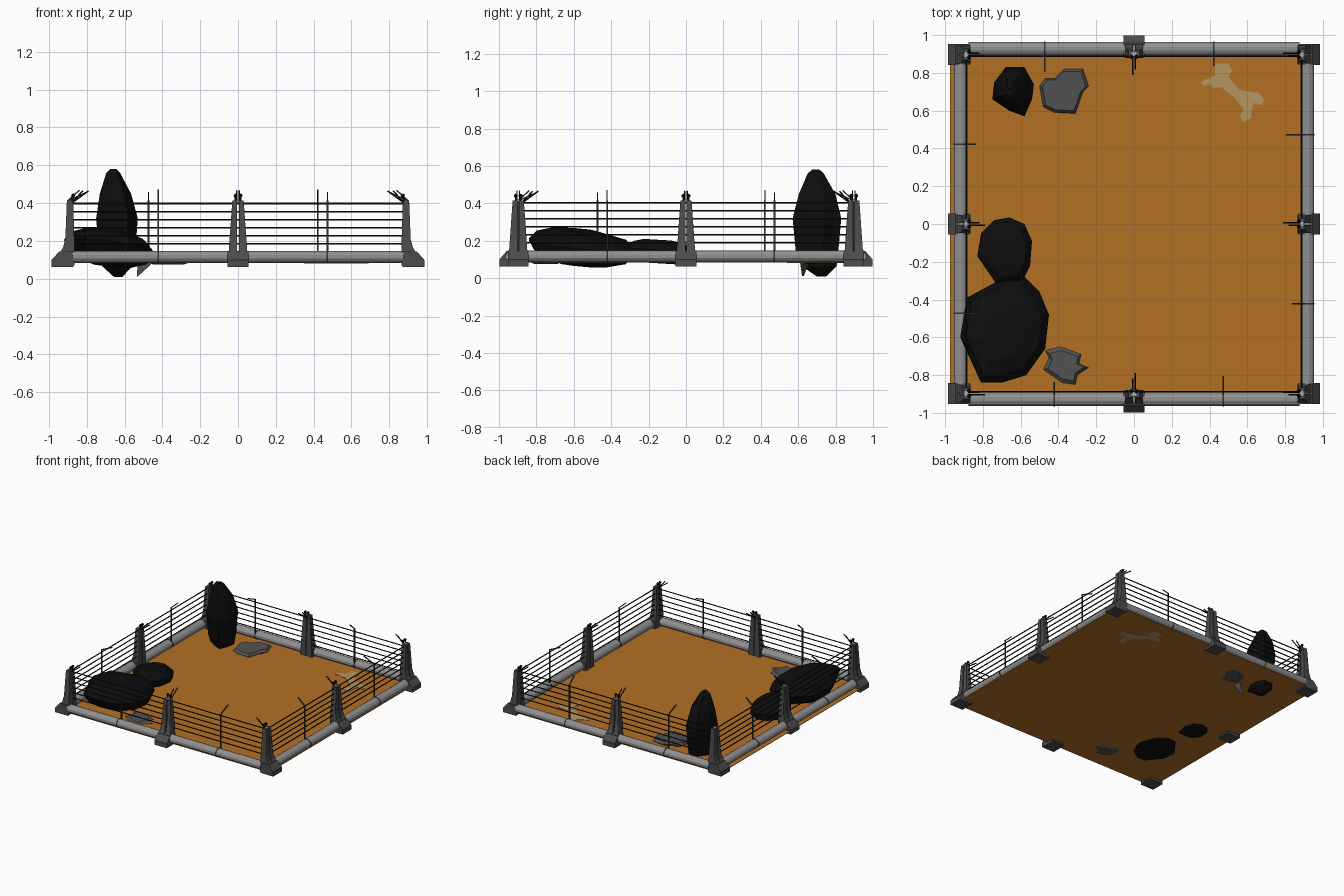
import bpy, bmesh, math
from mathutils import Vector

if "Cube" in bpy.data.objects:
    bpy.data.objects.remove(bpy.data.objects["Cube"])


def mat(name, r, g, b):
    m = bpy.data.materials.new(name)
    m.diffuse_color = (r, g, b, 1)
    m.use_nodes = True
    m.node_tree.nodes["Principled BSDF"].inputs["Base Color"].default_value = m.diffuse_color
    return m


ORANGE = mat("orange sand", 0.45, 0.16, 0.018)
RAIL = mat("rail grey", 0.28, 0.28, 0.28)
POST = mat("post grey", 0.072, 0.072, 0.072)
STAKE = mat("stake dark grey", 0.035, 0.035, 0.035)
BLACK = mat("wire black", 0.006, 0.006, 0.006)
ROCK = mat("rock black", 0.004, 0.004, 0.004)
SLAB = mat("slab grey", 0.085, 0.085, 0.085)
BONE = mat("bone tan", 0.46, 0.30, 0.12)
CAP = mat("cap light grey", 0.4, 0.4, 0.4)


def finish(bm, name, material):
    bmesh.ops.recalc_face_normals(bm, faces=bm.faces)
    me = bpy.data.meshes.new(name)
    bm.to_mesh(me)
    bm.free()
    me.materials.append(material)
    ob = bpy.data.objects.new(name, me)
    bpy.context.collection.objects.link(ob)
    return ob


def loft(bm, rings):
    """Skin a stack of equal-length point rings and cap the ends."""
    vs = [[bm.verts.new(p) for p in r] for r in rings]
    n = len(vs[0])
    for a, b in zip(vs, vs[1:]):
        for i in range(n):
            bm.faces.new((a[i], a[(i + 1) % n], b[(i + 1) % n], b[i]))
    bm.faces.new(vs[0][::-1])
    bm.faces.new(vs[-1])


def rod(bm, a, b, r, n=6, rz=None):
    """Straight bar from a to b, rz = vertical radius when it differs."""
    a, b = Vector(a), Vector(b)
    d = (b - a).normalized()
    s = d.cross(Vector((0, 0, 1)))
    s = s.normalized() if s.length > 0.01 else Vector((1, 0, 0))
    t = s.cross(d)
    ang = [2 * math.pi * (i + 0.5) / n for i in range(n)]
    loft(bm, [[c + s * r * math.cos(k) + t * (rz or r) * math.sin(k) for k in ang] for c in (a, b)])


def at(side, u, d, z):
    """Wall coordinates (along, outward, up) to world for one of four sides."""
    ox, oy = side
    return Vector((ox * d - oy * u, oy * d + ox * u, z))


SIDES = [(1, 0), (0, 1), (-1, 0), (0, -1)]

# floor
bm = bmesh.new()
loft(bm, [[(-0.975, -0.945, z), (0.945, -0.945, z), (0.945, 0.945, z), (-0.975, 0.945, z)] for z in (0.083, 0.087)])
finish(bm, "sand_floor", ORANGE)

# bottom rails, wires and bent stakes, repeated on the four sides
rails, joints, wires, stakes = (bmesh.new() for _ in range(4))
for s in SIDES:
    d = 0.918 if s[0] else 0.928
    rod(rails, at(s, -0.875, d, 0.116), at(s, 0.875, d, 0.116), 0.037, 12, 0.032)
    for i in range(6):
        z = (0.19 if s[0] else 0.185) + i * 0.0425
        rod(wires, at(s, -0.885, 0.887, z), at(s, 0.885, 0.887, z), 0.0045)
    for u, tip, ztip in ((0.473, 0.805, 0.455), (-0.422, 0.838, 0.468)):
        rod(joints, at(s, u - 0.004, d, 0.116), at(s, u + 0.004, d, 0.116), 0.039, 12, 0.034)
        rod(stakes, at(s, u, 0.9, 0.12), at(s, u, 0.9, 0.415), 0.006, 4)
        rod(stakes, at(s, u, 0.9, 0.412), at(s, u, tip, ztip), 0.005, 4)
finish(rails, "bottom_rails", RAIL)
finish(joints, "rail_joints", STAKE)
finish(wires, "fence_wires", BLACK)
finish(stakes, "bent_stakes", STAKE)

# posts: flared outward profile, split in two halves above a solid foot
PROFILE = [(0.865, 0.07), (0.97, 0.07), (0.972, 0.105), (0.95, 0.125), (0.925, 0.165),
           (0.913, 0.21), (0.905, 0.415), (0.872, 0.415), (0.865, 0.2)]
posts, prongs, caps = (bmesh.new() for _ in range(3))
places = [(s, u, 0) for s in SIDES if s[0] for u in (-0.897, 0, 0.897)]
places += [(s, 0, 0.013) for s in SIDES if s[1]]
for s, u, sh in places:
    for k in (-1, 1):
        half = [0.052 - 0.022 * max(0, z - 0.1) / 0.315 for _, z in PROFILE]
        loft(posts, [[at(s, u + k * 0.004, d + sh, z) for d, z in PROFILE],
                     [at(s, u + k * w, d + sh, z) for (d, z), w in zip(PROFILE, half)]])
        # insulator balls and inward prongs
        ball = bmesh.ops.create_icosphere(prongs, subdivisions=1, radius=0.012)
        bmesh.ops.translate(prongs, verts=ball["verts"], vec=at(s, u + k * 0.013, 0.872 + sh, 0.44))
        rod(prongs, at(s, u + k * 0.013, 0.88 + sh, 0.40), at(s, u + k * 0.013, 0.872 + sh, 0.44), 0.006)
        rod(prongs, at(s, u + k * 0.007, 0.88, 0.40), at(s, u + k * 0.007, 0.79 if k > 0 else 0.82, 0.465), 0.004)
    # foot block and top cap
    loft(posts, [[at(s, u + a * 0.056, d + sh, z) for a, d in
                  ((-1, 0.87), (1, 0.87), (1, o), (-1, o))]
                 for z, o in ((0.063, 0.985), (0.1, 0.985), (0.145, 0.945))])
    rod(caps, at(s, u, 0.887 + sh, 0.41), at(s, u, 0.887 + sh, 0.42), 0.014, 8)
finish(posts, "fence_posts", POST)
finish(prongs, "post_prongs", BLACK)
finish(caps, "post_caps", CAP)


def rock(name, outline, layers, material, tilt=(0, 0)):
    """Plan outline stacked as layers of (scale, height, shift x, shift y)."""
    c = sum((Vector(p) for p in outline), Vector((0, 0))) / len(outline)
    rings = []
    for k, z, dx, dy in layers:
        ring = []
        for x, y in outline:
            px, py = (x - c.x) * k, (y - c.y) * k
            ring.append((c.x + px + dx, c.y + py + dy, z + tilt[0] * px + tilt[1] * py))
        rings.append(ring)
    bm = bmesh.new()
    loft(bm, rings)
    finish(bm, name, material)


# boulders
rock("tall_rock", [(-0.75, 0.66), (-0.74, 0.75), (-0.68, 0.83), (-0.58, 0.83), (-0.53, 0.74),
                   (-0.54, 0.66), (-0.58, 0.57), (-0.66, 0.60)],
     [(0.2, 0.01, 0, 0.02), (0.72, 0.065, 0, 0.01), (0.88, 0.15, 0, 0), (1, 0.32, 0, 0),
      (0.75, 0.45, -0.01, 0), (0.33, 0.56, -0.025, -0.01), (0.15, 0.58, -0.025, -0.01)], ROCK)
rock("big_rock", [(-0.92, -0.60), (-0.885, -0.39), (-0.68, -0.28), (-0.58, -0.28), (-0.50, -0.36),
                  (-0.45, -0.48), (-0.47, -0.66), (-0.57, -0.80), (-0.70, -0.84), (-0.81, -0.84)],
     [(0.45, 0.07, 0, 0), (0.85, 0.10, 0, 0), (1, 0.175, 0, 0), (0.85, 0.222, -0.01, 0),
      (0.45, 0.255, -0.03, -0.03)], ROCK, (-0.1, -0.08))
rock("small_rock", [(-0.83, -0.17), (-0.81, -0.05), (-0.74, 0.02), (-0.66, 0.035), (-0.58, 0.0),
                    (-0.54, -0.09), (-0.55, -0.22), (-0.60, -0.32), (-0.72, -0.33)],
     [(0.6, 0.078, 0, 0), (0.95, 0.10, 0, 0), (1, 0.15, 0, 0), (0.75, 0.19, 0, 0),
      (0.4, 0.205, 0, -0.02)], ROCK, (0, -0.06))

# flat slabs
rock("back_slab", [(-0.50, 0.73), (-0.48, 0.62), (-0.42, 0.59), (-0.31, 0.585), (-0.27, 0.70),
                   (-0.24, 0.73), (-0.27, 0.82), (-0.37, 0.82), (-0.42, 0.77), (-0.47, 0.77)],
     [(0.6, 0.078, 0, 0), (1, 0.105, 0, 0), (0.88, 0.125, 0, 0)], SLAB, (0.03, 0.03))
rock("front_slab", [(-0.48, -0.77), (-0.45, -0.71), (-0.47, -0.67), (-0.39, -0.65), (-0.28, -0.69),
                    (-0.29, -0.74), (-0.24, -0.76), (-0.30, -0.80), (-0.31, -0.85), (-0.38, -0.84)],
     [(0.6, 0.075, 0, 0), (1, 0.092, 0, 0), (0.8, 0.108, 0, 0)], SLAB)
# buried point of the back slab
bm = bmesh.new()
loft(bm, [[(-0.535, 0.62, 0.012), (-0.53, 0.62, 0.012), (-0.53, 0.63, 0.012)],
          [(-0.53, 0.61, 0.085), (-0.45, 0.61, 0.085), (-0.48, 0.66, 0.085)]])
finish(bm, "slab_point", SLAB)

# bone lying in the sand
rock("bone", [(0.35, 0.75), (0.43, 0.79), (0.43, 0.85), (0.50, 0.85), (0.52, 0.81), (0.50, 0.78),
              (0.56, 0.71), (0.62, 0.70), (0.66, 0.695), (0.69, 0.66), (0.68, 0.63), (0.63, 0.64),
              (0.62, 0.56), (0.58, 0.54), (0.56, 0.57), (0.58, 0.61), (0.53, 0.67), (0.46, 0.725),
              (0.42, 0.72), (0.40, 0.74), (0.37, 0.73)],
     [(1, 0.081, 0, 0), (1, 0.09, 0, 0)], BONE)

# rest the lowest tip on the ground
for ob in bpy.context.collection.objects:
    ob.location.z = 0.0
